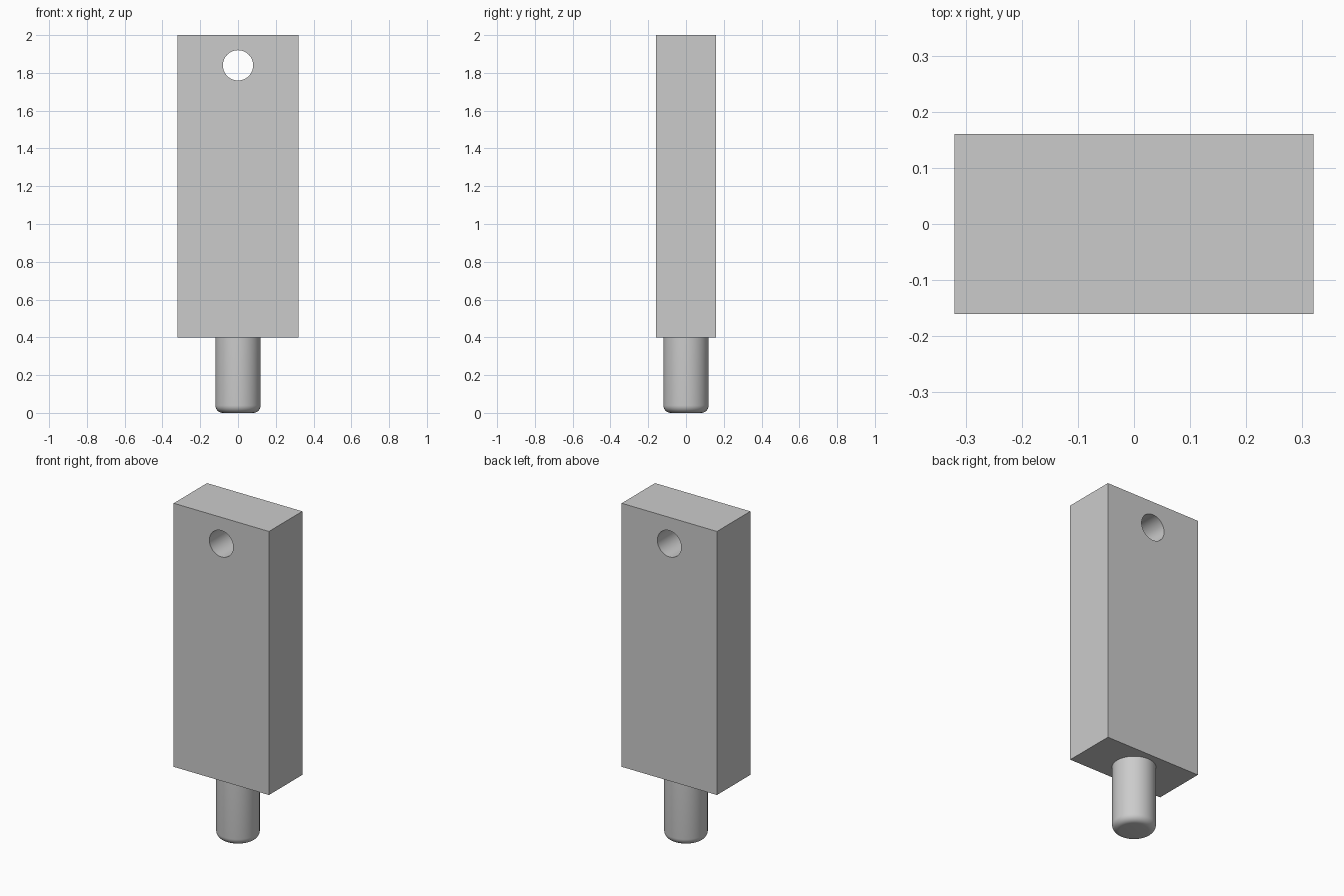
import bpy
import bmesh
import math

cube = bpy.data.objects.get("Cube")
if cube:
    bpy.data.objects.remove(cube, do_unlink=True)

# One plain grey for everything
grey = bpy.data.materials.new("plain grey")
grey.use_nodes = True
grey.diffuse_color = (0.6, 0.6, 0.6, 1)
grey.node_tree.nodes["Principled BSDF"].inputs["Base Color"].default_value = (0.6, 0.6, 0.6, 1)


def finish(obj, name):
    obj.name = name
    obj.data.name = name
    obj.data.materials.clear()
    obj.data.materials.append(grey)
    return obj


def cylinder(name, radius, depth, location, rotation=(0, 0, 0)):
    bpy.ops.mesh.primitive_cylinder_add(vertices=64, radius=radius, depth=depth,
                                        location=location, rotation=rotation)
    return finish(bpy.context.object, name)


def smooth(obj):
    bpy.ops.object.select_all(action="DESELECT")
    obj.select_set(True)
    bpy.context.view_layer.objects.active = obj
    bpy.ops.object.shade_smooth_by_angle(angle=math.radians(30))


# Flat rectangular body
bpy.ops.mesh.primitive_cube_add(size=1, location=(0, 0, 1.2))
body = finish(bpy.context.object, "body")
body.scale = (0.64, 0.32, 1.6)
bpy.ops.object.transform_apply(location=False, rotation=False, scale=True)

# Round hole through the body from front to back
cutter = cylinder("hole_cutter", 0.08, 1, (0, 0, 1.84), (math.pi / 2, 0, 0))
cutter.hide_render = True
bpy.context.view_layer.objects.active = body
hole = body.modifiers.new("hole", "BOOLEAN")
hole.operation = "DIFFERENCE"
hole.solver = "EXACT"
hole.object = cutter
bpy.ops.object.modifier_apply(modifier=hole.name)
bpy.data.objects.remove(cutter, do_unlink=True)
smooth(body)

# Round pin below the body, with a rounded lower rim
pin = cylinder("pin", 0.12, 0.4, (0, 0, 0.2))
bm = bmesh.new()
bm.from_mesh(pin.data)
rim = [e for e in bm.edges if all(v.co.z < 0 for v in e.verts)]
bmesh.ops.bevel(bm, geom=rim, offset=0.04, segments=8, profile=0.5, affect="EDGES")
bm.to_mesh(pin.data)
bm.free()
smooth(pin)
